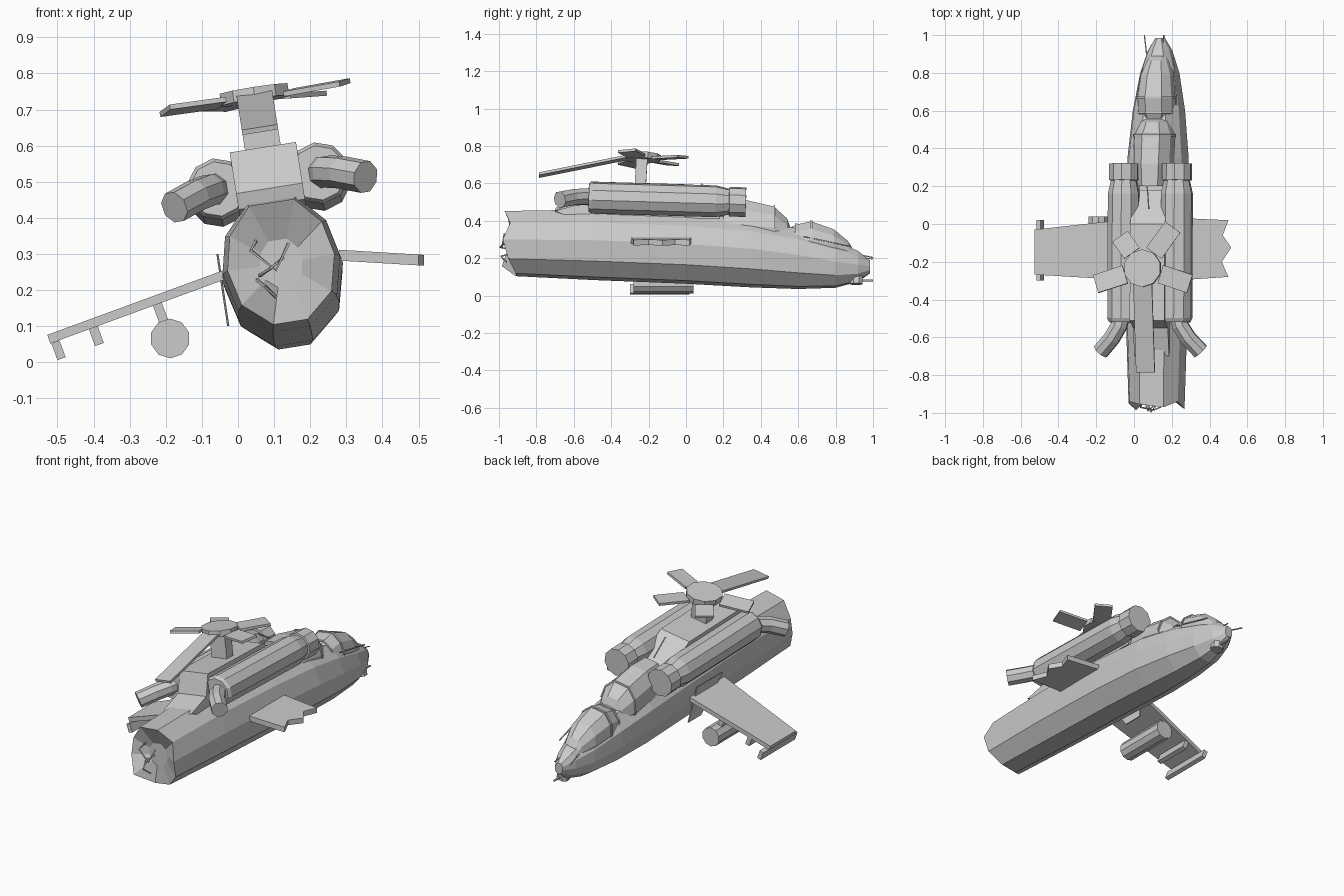
import bpy, bmesh
from math import radians, cos, sin, pi
from mathutils import Vector as V, Matrix as Mx

if "Cube" in bpy.data.objects:
    bpy.data.objects.remove(bpy.data.objects["Cube"])

# The airframe rests rolled over towards -x
ROLL = (Mx.Translation((0.125, 0, 0.24)) @ Mx.Rotation(radians(-9), 4, 'Y')
        @ Mx.Translation((0, 0, -0.24)))
FLAT = Mx.Identity(4)


def loft(name, rings, m=ROLL):
    """Skin a list of equal-length point rings, ends capped."""
    bm = bmesh.new()
    vs = [[bm.verts.new(m @ V(p)) for p in r] for r in rings]
    n = len(vs[0])
    for a, b in zip(vs, vs[1:]):
        for i in range(n):
            j = (i + 1) % n
            bm.faces.new((a[i], a[j], b[j], b[i]))
    bm.faces.new(vs[0][::-1])
    bm.faces.new(vs[-1])
    bmesh.ops.recalc_face_normals(bm, faces=bm.faces)
    me = bpy.data.meshes.new(name)
    bm.to_mesh(me)
    bm.free()
    ob = bpy.data.objects.new(name, me)
    bpy.context.collection.objects.link(ob)
    return ob


def slab(name, pts, off, m=ROLL):
    off = V(off)
    return loft(name, [[V(p) for p in pts], [V(p) + off for p in pts]], m)


def box(name, c, s, m=ROLL):
    x, y, z = (d / 2 for d in s)
    pts = [V(c) + V(p) for p in ((-x, -y, -z), (x, -y, -z), (x, y, -z), (-x, y, -z))]
    return slab(name, pts, (0, 0, s[2]), m)


def tube(name, path, radii, n=10, m=ROLL):
    path = [V(p) for p in path]
    rings = []
    for i, p in enumerate(path):
        d = path[min(i + 1, len(path) - 1)] - path[max(i - 1, 0)]
        q = d.to_track_quat('Z', 'Y')
        rings.append([p + q @ V((radii[i] * cos(2 * pi * (k + .5) / n),
                                 radii[i] * sin(2 * pi * (k + .5) / n), 0)) for k in range(n)])
    return loft(name, rings, m)


def rod(name, path, r=0.004, m=ROLL):
    return tube(name, path, [r] * len(path), 4, m)


# Ten-sided body section
SECTION = [(1, 0), (.86, .56), (.42, 1), (-.42, 1), (-.86, .56),
           (-1, 0), (-.84, -.6), (-.32, -1), (.32, -1), (.84, -.6)]


def section(y, w, top, bot):
    c, h = (top + bot) / 2, (top - bot) / 2
    return [V((u * w, y, c + v * h)) for u, v in SECTION]


# Fuselage with a torn, hollowed tail end
torn = section(-.94, .15, .445, .11)
for p, dy in zip(torn, (-.04, .0, -.03, -.015, .0, -.01, -.045, .03, .03, -.01)):
    p.y += dy
hollow = section(-.91, .06, .34, .21)
hull = [(-.5, .165, .452, .09), (0, .169, .43, .07), (.35, .164, .40, .05), (.6, .14, .35, .04),
        (.8, .105, .285, .045), (.92, .065, .235, .075), (.985, .025, .185, .12)]
loft('fuselage', [hollow, torn] + [section(*s) for s in hull])

# Two stepped cockpit canopies with frame hoops
front = [(.55, .085, .355), (.59, .102, .375), (.67, .105, .392), (.79, .09, .35),
         (.865, .06, .29), (.89, .05, .25)]
rear = [(.2, .10, .51), (.32, .11, .507), (.47, .112, .472), (.54, .08, .41), (.555, .07, .37)]
for name, st, floor in (('front_canopy', front, .17), ('rear_canopy', rear, .22)):
    loft(name, [section(y, w, t, floor) for y, w, t in st])
for y, w, t, floor in ((.59, .106, .38, .17), (.67, .109, .397, .17), (.47, .116, .477, .22)):
    loft('canopy_frame', [section(y + d, w, t, floor) for d in (-.006, .006)])

# Engine deck between the nacelles
deck = [(-.7, .44), (-.55, .485), (-.51, .6), (0, .585), (.18, .45), (.18, .4), (-.6, .4)]
slab('engine_deck', [(-.093, y, z) for y, z in deck], (.186, 0, 0))

# Engine nacelles and bent exhausts
for s in (-1, 1):
    ys = [-.52, -.5, .16, .23, .232, .32]
    rs = [.076, .086, .086, .07, .08, .08]
    tube('engine_nacelle', [(s * .142, y, .49 - .03 * y) for y in ys], rs)
    tube('exhaust_pipe', [(s * .142, -.46, .505), (s * .165, -.54, .506),
                          (s * .205, -.605, .497), (s * .268, -.675, .474)], [.046] * 4, 8)

# Rotor mast, hub and blades
RO = ROLL @ Mx.Translation((0, -.235, .745)) @ Mx.Rotation(radians(-3.5), 4, 'X')
box('rotor_mast', (0, 0, -.08), (.1, .06, .17), RO)
tube('rotor_hub', [(0, 0, -.015), (0, 0, .018)], [.1, .1], 10, RO)
for ang, length in ((54, .27), (126, .21), (198, .265), (342, .265)):
    B = RO @ Mx.Rotation(radians(ang), 4, 'Z') @ Mx.Rotation(radians(6), 4, 'X')
    box('broken_blade', (.05 + length / 2, 0, -.008), (length - .1, .1, .014), B)
# One longer blade droops over the tail
B = RO @ Mx.Rotation(radians(270), 4, 'Z') @ Mx.Translation((.08, 0, -.005)) @ Mx.Rotation(radians(15), 4, 'Y')
box('drooping_blade', (.24, 0, 0), (.48, .1, .014), B)

# Left stub wing, full length
slab('left_wing', [(.02, .03, .25), (-.52, -.03, .052), (-.52, -.268, .052), (.02, -.30, .25)],
     (-.008, 0, .024), FLAT)
# Right stub wing, torn off along a jagged edge
tip = [(.28, .03), (.5, .02), (.47, -.06), (.515, -.125), (.465, -.2), (.5, -.28), (.28, -.295)]
slab('right_wing', [(x, y, .281 - (x - .29) * .06) for x, y in tip], (0, 0, .03), FLAT)
slab('wing_root_panel', [(-.06, -.02, .3), (-.03, .02, .1), (-.03, -.1, .1), (-.06, -.26, .3)],
     (.006, 0, 0), FLAT)

# Stores under the left wing
W = Mx.Translation((-.52, 0, .055)) @ Mx.Rotation(radians(-20), 4, 'Y')
box('tip_rail', (.014, -.14, -.028), (.024, .32, .05), W)
box('empty_pylon', (.126, -.13, -.024), (.026, .22, .056), W)
box('pod_pylon', (.315, -.12, -.03), (.026, .2, .08), W)
tube('store_pod', [(-.188, -.28, .066), (-.188, .04, .066)], [.055, .055], 10, FLAT)

# Chin turret, barrel, probes and antenna
tube('chin_turret', [(.01, .91, .058), (.01, .91, .12)], [.036, .036], 8)
rod('gun_barrel', [(.01, .92, .078), (.01, 1.0, .078)], .006)
rod('nose_probe', [(-.06, .9, .235), (-.075, 1.0, .215)])
rod('nose_probe', [(.02, .95, .2), (.025, 1.0, .19)], .003)
rod('deck_antenna', [(-.01, .2, .53), (.01, .08, .6)])
rod('canopy_rail', [(.11, .63, .3), (.085, .88, .25)])

# Bent struts sticking out of the torn tail
for path in ([(.05, -.93, .335), (.035, -.97, .31), (.105, -.985, .255), (.14, -.97, .33)],
             [(.05, -.92, .23), (.075, -.99, .21), (.105, -.96, .18)],
             [(.06, -.92, .24), (.09, -.995, .26), (.125, -.95, .29)]):
    rod('bent_strut', path, .005, FLAT)
